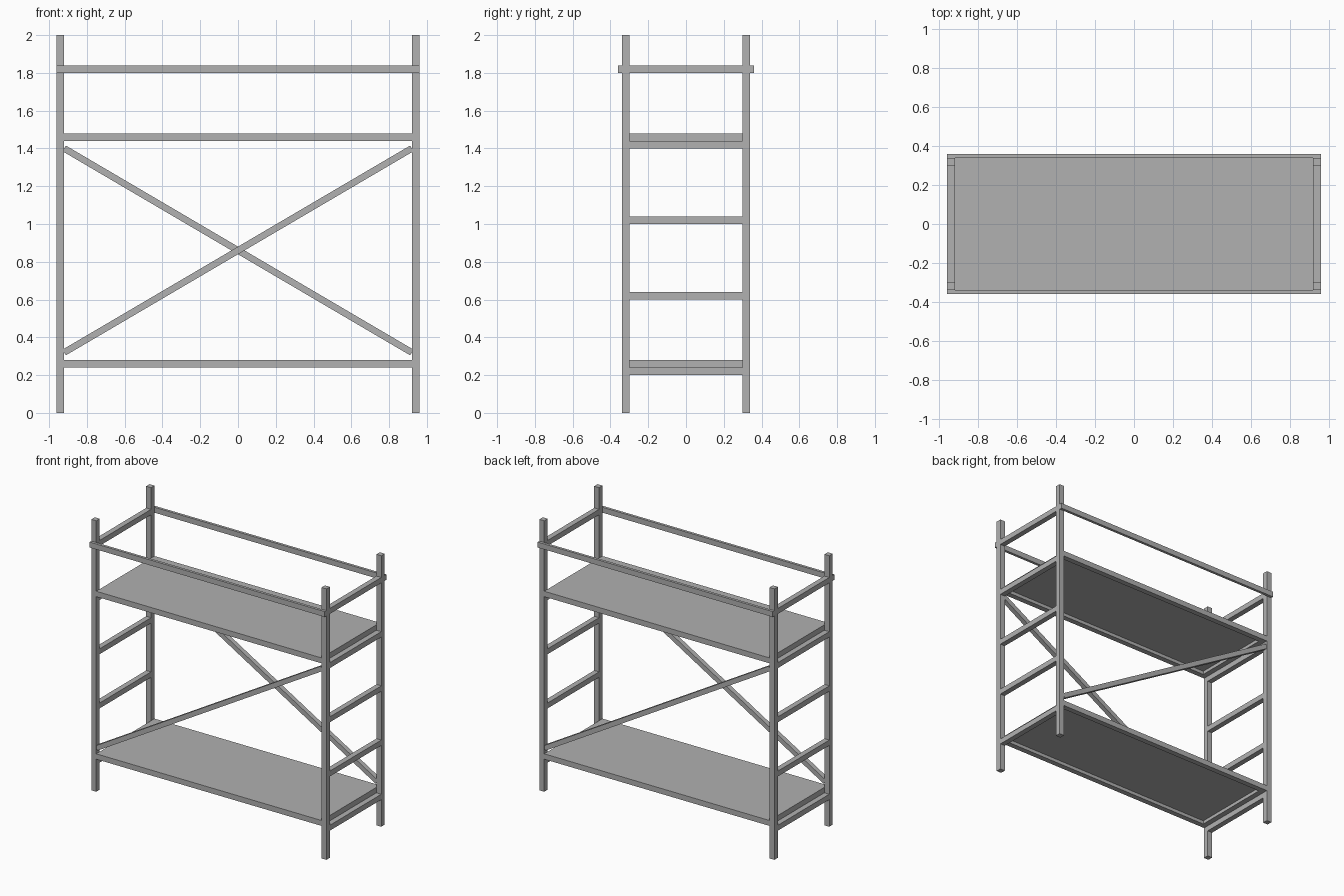
import bpy
import bmesh
import math
from mathutils import Matrix

cube = bpy.data.objects.get("Cube")
if cube:
    bpy.data.objects.remove(cube, do_unlink=True)

# One plain steel grey for everything
steel = bpy.data.materials.new("steel grey")
steel.use_nodes = True
grey = (0.44, 0.44, 0.44, 1)
steel.diffuse_color = grey
steel.node_tree.nodes["Principled BSDF"].inputs["Base Color"].default_value = grey

TUBE = 0.04            # square tube width
POST_X, POST_Y = 0.94, 0.32
BAY_X = POST_X - TUBE / 2
BAY_Y = POST_Y - TUBE / 2


def box(name, centre, size, tilt=0):
    """Box of a given size, optionally tilted in the front plane."""
    mesh = bpy.data.meshes.new(name)
    bm = bmesh.new()
    bmesh.ops.create_cube(bm, size=1, matrix=Matrix.Diagonal((*size, 1)))
    bm.to_mesh(mesh)
    bm.free()
    mesh.materials.append(steel)
    obj = bpy.data.objects.new(name, mesh)
    obj.location = centre
    obj.rotation_euler.y = -tilt
    bpy.context.collection.objects.link(obj)
    return obj


SIDES = (("right", -1), ("left", 1))
ENDS = (("front", -1), ("back", 1))

# Four uprights
for side, sx in SIDES:
    for end, sy in ENDS:
        box(f"{end}_{side}_post", (sx * POST_X, sy * POST_Y, 1), (TUBE, TUBE, 2))

# Ladder rungs on both ends
for side, sx in SIDES:
    for i in range(5):
        box(f"{side}_rung_{i + 1}", (sx * POST_X, 0, 0.22 + 0.4 * i),
            (TUBE, 2 * BAY_Y, TUBE))

# Guard rails fixed on the outside of the posts
for end, sy in ENDS:
    box(f"{end}_guard_rail", (0, sy * 0.35, 1.82), (1.92, 0.02, TUBE))

# Diagonal braces, opposite slopes front and back
rise = 1.08
run = 2 * BAY_X
for end, sy in ENDS:
    box(f"{end}_brace", (0, sy * POST_Y, 0.86),
        (math.hypot(run, rise), 0.035, 0.035), -sy * math.atan2(rise, run))

# Two decks: a tube frame with a thin panel flush with its top
PANEL = 0.015
for level, z in (("lower", 0.26), ("upper", 1.46)):
    for end, sy in ENDS:
        box(f"{level}_deck_{end}_beam", (0, sy * POST_Y, z), (run, TUBE, TUBE))
    for side, sx in SIDES:
        box(f"{level}_deck_{side}_beam", (sx * (BAY_X - TUBE / 2), 0, z),
            (TUBE, 2 * BAY_Y, TUBE))
    box(f"{level}_deck_panel", (0, 0, z + TUBE / 2 - PANEL / 2),
        (run - 2 * TUBE, 2 * BAY_Y, PANEL))
